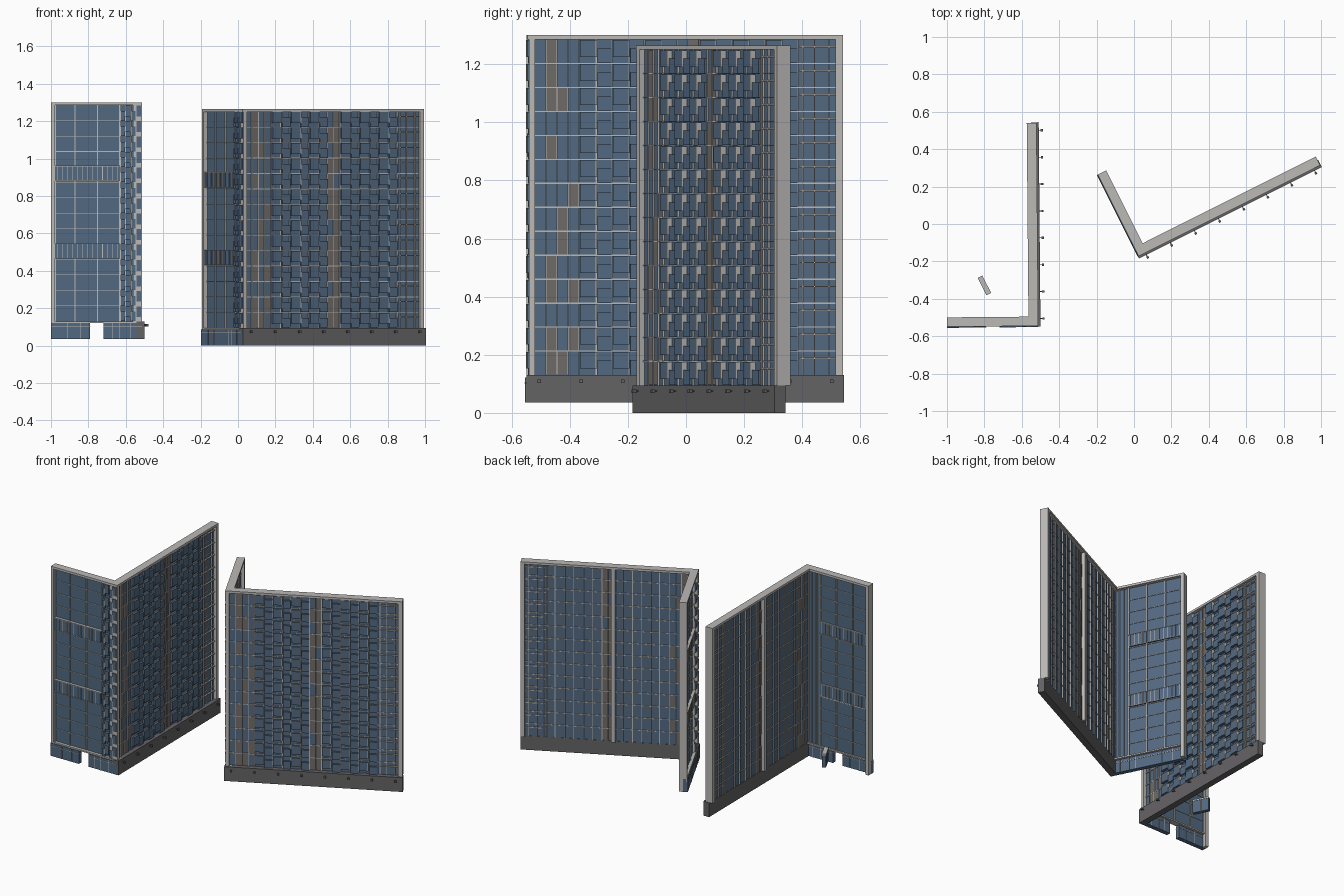
import bpy, bmesh, math, random
from mathutils import Matrix, Vector

if "Cube" in bpy.data.objects:
    bpy.data.objects.remove(bpy.data.objects["Cube"])

COLORS = {
    "glass": (0.085, 0.14, 0.22, 1), "light": (0.50, 0.49, 0.47, 1),
    "stone": (0.13, 0.125, 0.13, 1), "panel": (0.16, 0.145, 0.135, 1),
}
MATS = {}
for key, col in COLORS.items():
    MATS[key] = bpy.data.materials.new(key)
    MATS[key].diffuse_color = col

LONG, SHORT, Z0, FH, FLOORS = 1.085, 0.488, 0.095, 0.0825, 14
ZT = Z0 + FH * FLOORS          # underside of the roof cap
TOP = ZT + 0.015


def make_object(name, mat, boxes, matrix):
    """One mesh object made of axis-aligned boxes (lo, hi)."""
    bm = bmesh.new()
    for lo, hi in boxes:
        lo, hi = Vector(lo), Vector(hi)
        m = Matrix.Translation((lo + hi) / 2) @ Matrix.Diagonal((*(hi - lo), 1))
        bmesh.ops.create_cube(bm, size=1, matrix=m)
    me = bpy.data.meshes.new(name)
    bm.to_mesh(me)
    bm.free()
    me.materials.append(MATS[mat])
    ob = bpy.data.objects.new(name, me)
    ob.matrix_world = matrix
    bpy.context.collection.objects.link(ob)


def building(prefix, origin, angle, doorway):
    parts = {}
    rng = random.Random(4)

    # s runs along the wall, d is depth inward from the outer face
    def lng(name, mat, s0, s1, d0, d1, z0, z1):
        parts.setdefault((name, mat), []).append(((s0, d0, z0), (s1, d1, z1)))

    def sht(name, mat, s0, s1, d0, d1, z0, z1):
        parts.setdefault((name, mat), []).append(((d0, s0, z0), (d1, s1, z1)))

    def bay_group(add, s0, s1, n):
        """Columns of staggered box windows with light cheeks."""
        p = (s1 - s0) / n
        for i in range(n):
            a = s0 + i * p
            for f in range(FLOORS):
                z = Z0 + f * FH
                add("bay_windows", "glass", a + 0.003, a + p * 0.5, 0.002, 0.02, z + 0.022, z + 0.080)
                add("bay_cheeks", "light", a + p * 0.5, a + p * 0.5 + 0.004, 0.0, 0.022, z + 0.022, z + 0.080)
                add("bay_spandrels", "glass", a + p * 0.56, a + p - 0.002, 0.006, 0.02, z + 0.001, z + 0.052)
            add("bay_mullions", "light", a + p - 0.003, a + p + 0.002, 0.014, 0.036, Z0, ZT)
            add("bay_mullions", "light", a + p * 0.5, a + p * 0.5 + 0.004, 0.02, 0.036, Z0, ZT)

    # long wall: glass sheet, floor rails, cap, end posts
    lng("long_glass", "glass", 0.02, LONG - 0.02, 0.02, 0.028, Z0, ZT)
    lng("roof_cap", "light", 0, LONG, 0, 0.052, ZT, TOP)
    lng("end_posts", "light", 0.004, 0.025, 0, 0.05, Z0, ZT)
    lng("end_posts", "light", LONG - 0.025, LONG, 0, 0.052, Z0, ZT)
    lng("rear_column", "light", 0.505, 0.53, 0.026, 0.052, Z0, ZT)
    for f in range(1, FLOORS):
        z = Z0 + f * FH
        lng("floor_rails", "light", 0.025, LONG - 0.025, 0.015, 0.033, z - 0.002, z + 0.002)

    # flat window columns at the corner, with random solid panels
    for i in range(4):
        a = 0.025 + i * 0.038
        lng("flat_mullions", "light", a + 0.036, a + 0.04, 0.013, 0.035, Z0, ZT)
        for f in range(FLOORS):
            if i and rng.random() < 0.33:
                lng("solid_panels", "panel", a + 0.002, a + 0.036, 0.016, 0.031, Z0 + f * FH + 0.002, Z0 + (f + 1) * FH - 0.002)

    # two bay groups either side of the panelled strip
    bay_group(lng, 0.178, 0.515, 3)
    bay_group(lng, 0.59, 0.93, 3)
    for f in range(FLOORS):
        for i in range(2):
            if rng.random() < 0.7:
                a = 0.518 + i * 0.035
                lng("solid_panels", "panel", a, a + 0.032, 0.016, 0.031, Z0 + f * FH + 0.002, Z0 + (f + 1) * FH - 0.002)
    lng("flat_mullions", "light", 0.5505, 0.5525, 0.013, 0.035, Z0, ZT)
    lng("flat_mullions", "light", 0.586, 0.59, 0.013, 0.035, Z0, ZT)

    # far flat columns with double rails
    for s in (0.945, 0.985, 1.035):
        lng("flat_mullions", "light", s, s + 0.004, 0.012, 0.035, Z0, ZT)
    for f in range(FLOORS):
        z = Z0 + f * FH + 0.055
        lng("double_rails", "light", 0.935, LONG - 0.025, 0.01, 0.033, z, z + 0.005)

    # stone plinth with lamps
    lng("plinth", "stone", -0.004, LONG + 0.004, -0.012, 0.03, 0, Z0)
    for i in range(8):
        s = 0.04 + i * 0.1437
        lng("plinth_lamps", "stone", s - 0.002, s + 0.002, -0.03, -0.012, 0.073, 0.077)
        lng("plinth_lamps", "stone", s - 0.006, s + 0.006, -0.034, -0.022, 0.068, 0.080)

    # short wall: glass, cap, posts, floor rails
    sht("short_glass", "glass", 0.02, SHORT - 0.02, 0.02, 0.028, Z0, ZT)
    sht("roof_cap", "light", 0.052, SHORT, 0, 0.05, ZT, TOP)
    sht("end_posts", "light", SHORT - 0.022, SHORT, 0, 0.05, 0, ZT)
    for f in range(1, FLOORS):
        z = Z0 + f * FH
        sht("floor_rails", "light", 0.12, SHORT - 0.02, 0.016, 0.032, z - 0.0015, z + 0.0015)
    for s in (0.118, 0.236, 0.356, 0.462):
        sht("flat_mullions", "light", s, s + 0.005, 0.013, 0.035, Z0, ZT)
    bay_group(lambda n, m, s0, s1, d0, d1, z0, z1: sht(n, m, s0, s1, d0 - 0.004, d1, z0, z1), 0.004, 0.116, 2)

    # louvre bands with vertical fins
    for z in (0.43, 0.845):
        sht("louvre_bands", "glass", 0.122, SHORT - 0.016, 0.004, 0.036, z, z + 0.08)
        for e in (z, z + 0.078):
            sht("louvre_frames", "light", 0.12, SHORT - 0.014, 0.002, 0.038, e, e + 0.004)
        for i in range(13):
            s = 0.13 + i * 0.027
            sht("louvre_fins", "light", s, s + 0.003, 0.001, 0.039, z, z + 0.08)

    # glazed street level, with an optional doorway gap
    for a, b in (((0.0, 0.208), (0.278, SHORT)) if doorway else ((0.0, SHORT),)):
        sht("street_glass", "glass", a, b, -0.004, 0.024, 0, 0.086)
        sht("street_rail", "light", a, b, -0.006, 0.026, 0.066, 0.069)
    sht("street_lintel", "light", 0.0, SHORT, 0, 0.04, 0.086, Z0)
    for s in (0.06, 0.118, 0.16, 0.33, 0.40):
        sht("street_rail", "light", s, s + 0.003, -0.006, 0.026, 0, 0.086)

    matrix = Matrix.Translation(origin) @ Matrix.Rotation(math.radians(angle), 4, "Z")
    for (name, mat), boxes in parts.items():
        make_object(f"{prefix}_{name}", mat, boxes, matrix)


building("west", (-0.512, -0.545, 0.035), 90.5, True)
building("east", (0.025, -0.172, 0.0), 26.6, False)

# loose entrance block behind the west doorway
m = Matrix.Translation((-0.8, -0.328, 0.125)) @ Matrix.Rotation(math.radians(26.6), 4, "Z")
make_object("entrance_block", "glass", [((-0.012, -0.052, 0), (0.012, 0.052, 0.08))], m)
make_object("entrance_trim", "light", [((-0.014, -0.052, 0.08), (0.014, 0.052, 0.09)),
                                       ((-0.014, -0.002, 0), (0.014, 0.002, 0.08))], m)

for m in bpy.data.materials:
    if m.users and not m.is_grease_pencil:
        m.use_nodes = True
        m.node_tree.nodes["Principled BSDF"].inputs["Base Color"].default_value = m.diffuse_color
